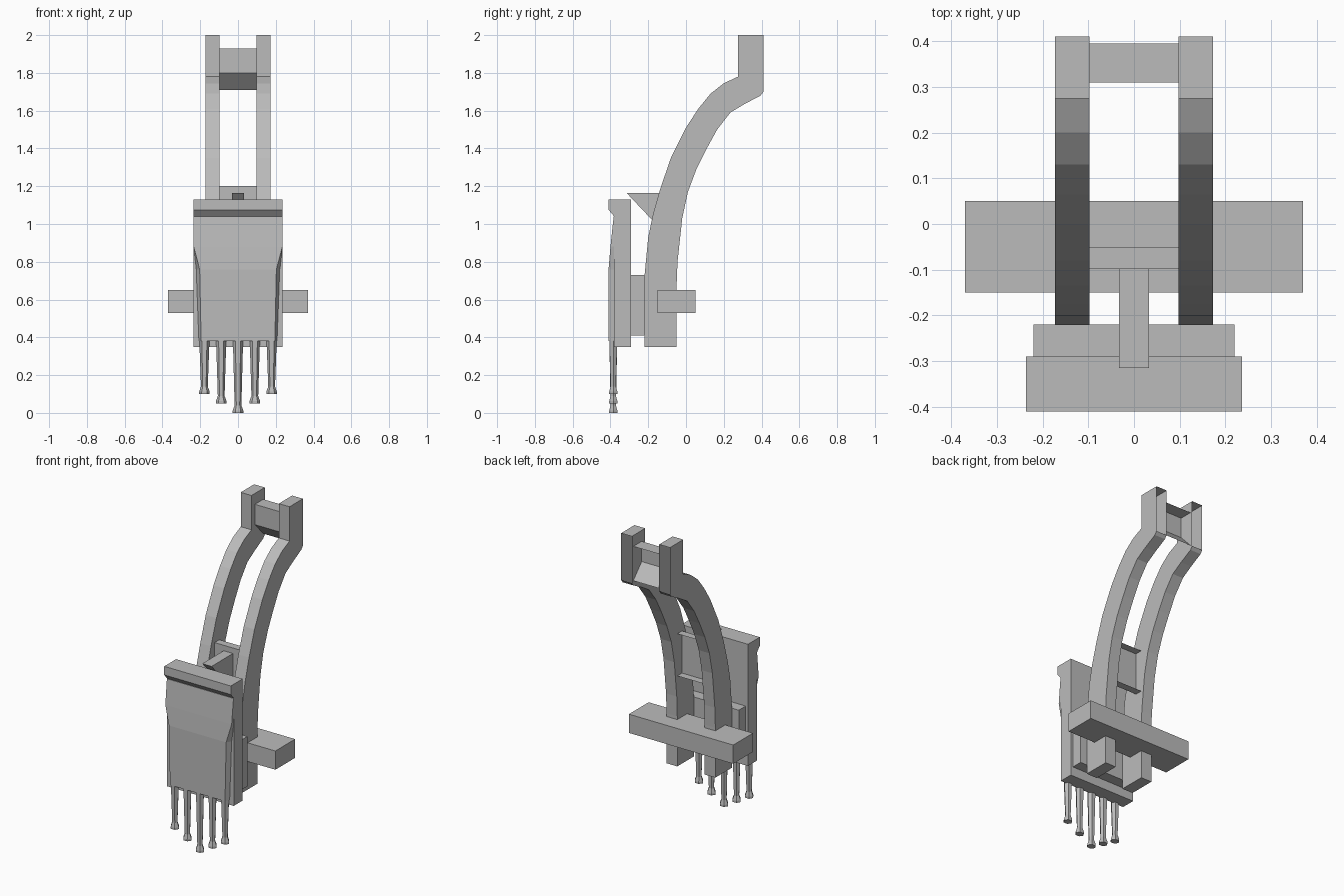
import bpy, bmesh, math
from mathutils import Vector

old = bpy.data.objects.get("Cube")
if old:
    bpy.data.objects.remove(old, do_unlink=True)

grey = bpy.data.materials.new("plain_grey")
grey.use_nodes = True
shade = (0.5, 0.5, 0.5, 1)
grey.diffuse_color = shade
grey.node_tree.nodes["Principled BSDF"].inputs["Base Color"].default_value = shade


def finish(name, bm):
    """Turn a bmesh into a named, flat shaded object."""
    mesh = bpy.data.meshes.new(name)
    bm.to_mesh(mesh)
    bm.free()
    mesh.materials.append(grey)
    obj = bpy.data.objects.new(name, mesh)
    bpy.context.collection.objects.link(obj)
    return obj


def prism(name, profile, x0, x1, open_back=None):
    """Extrude a (y, z) outline along x; open_back is a rule for faces to remove."""
    bm = bmesh.new()
    face = bm.faces.new([bm.verts.new((x0, y, z)) for y, z in profile])
    side = bmesh.ops.extrude_face_region(bm, geom=[face])["geom"]
    moved = [v for v in side if isinstance(v, bmesh.types.BMVert)]
    bmesh.ops.translate(bm, verts=moved, vec=(x1 - x0, 0, 0))
    bmesh.ops.recalc_face_normals(bm, faces=bm.faces)
    if open_back:
        gone = [f for f in bm.faces if open_back(f.normal, f.calc_center_median())]
        bmesh.ops.delete(bm, geom=gone, context="FACES")
    return finish(name, bm)


def box(name, half_x, y0, y1, z0, z1, open_back=None):
    outline = [(y0, z0), (y1, z0), (y1, z1), (y0, z1)]
    return prism(name, outline, -half_x, half_x, open_back)


def faces_back(normal, centre):
    return normal.y > 0.9


# Curved rails with upright hollow ends
front_edge = [(-.22, .35), (-.22, .72), (-.2, .93), (-.175, 1.05), (-.135, 1.19),
              (-.08, 1.35), (0, 1.51), (.065, 1.61), (.13, 1.69), (.2, 1.745),
              (.275, 1.78), (.275, 2)]
back_edge = [(.41, 2), (.41, 1.7), (.395, 1.68), (.31, 1.635), (.235, 1.59),
             (.165, 1.5), (.11, 1.4), (.055, 1.29), (.01, 1.17), (-.02, 1.03),
             (-.045, .8), (-.05, .67), (-.05, .35)]
for side, sign in (("left", 1), ("right", -1)):
    prism(side + "_rail", front_edge + back_edge, sign * .097, sign * .173,
          lambda n, c: n.y > .9 and c.z > 1.75)

# Top cross piece with a sloped underside, open at the back
prism("top_cross_piece", [(.31, 1.93), (.31, 1.8), (.395, 1.71), (.395, 1.93)],
      -.097, .097, faces_back)

# Channel between the rails and its pointed bracket
box("middle_channel", .097, -.098, -.05, .93, 1.2, faces_back)
prism("wedge_bracket", [(-.315, 1.165), (-.098, 1.165), (-.098, .935)], -.033, .033)

# Crossbar and spacer
box("crossbar", .37, -.15, .05, .53, .65)
box("spacer", .22, -.29, -.22, .41, .73)

# Back plate with an overhanging lip
prism("back_plate", [(-.41, 1.13), (-.41, 1.075), (-.38, 1.04), (-.38, .35),
                     (-.29, .35), (-.29, 1.13)], -.236, .236)

# Bulging front panel: rows of (z, base half width, front half width, front y)
bm = bmesh.new()
rows = []
for z, base, front, y in [(1.04, .236, .236, -.383), (.88, .236, .235, -.4),
                          (.76, .222, .203, -.41), (.38, .208, .195, -.41)]:
    rows.append([bm.verts.new(p) for p in
                 ((-base, -.378, z), (-front, y, z), (front, y, z), (base, -.378, z))])
for upper, lower in zip(rows, rows[1:]):
    for i in range(4):
        j = (i + 1) % 4
        bm.faces.new((upper[i], lower[i], lower[j], upper[j]))
bm.faces.new(rows[0])
bm.faces.new(rows[-1][::-1])
bmesh.ops.recalc_face_normals(bm, faces=bm.faces)
finish("front_panel", bm)


# Tapered fingers with flared feet
def finger(name, x, tip):
    bm = bmesh.new()
    rings = []
    for z, r in [(tip, .028), (tip + .012, .028), (tip + .04, .018), (.385, .027)]:
        rings.append([bm.verts.new((x + r * math.cos(k * math.pi / 3),
                                    -.385 + r * .9 * math.sin(k * math.pi / 3), z))
                      for k in range(6)])
    for low, high in zip(rings, rings[1:]):
        for i in range(6):
            j = (i + 1) % 6
            bm.faces.new((low[i], low[j], high[j], high[i]))
    bm.faces.new(rings[0][::-1])
    bm.faces.new(rings[-1])
    finish(name, bm)


for i in range(-2, 3):
    finger("finger_%d" % (i + 3), i * .089, abs(i) * .05)
